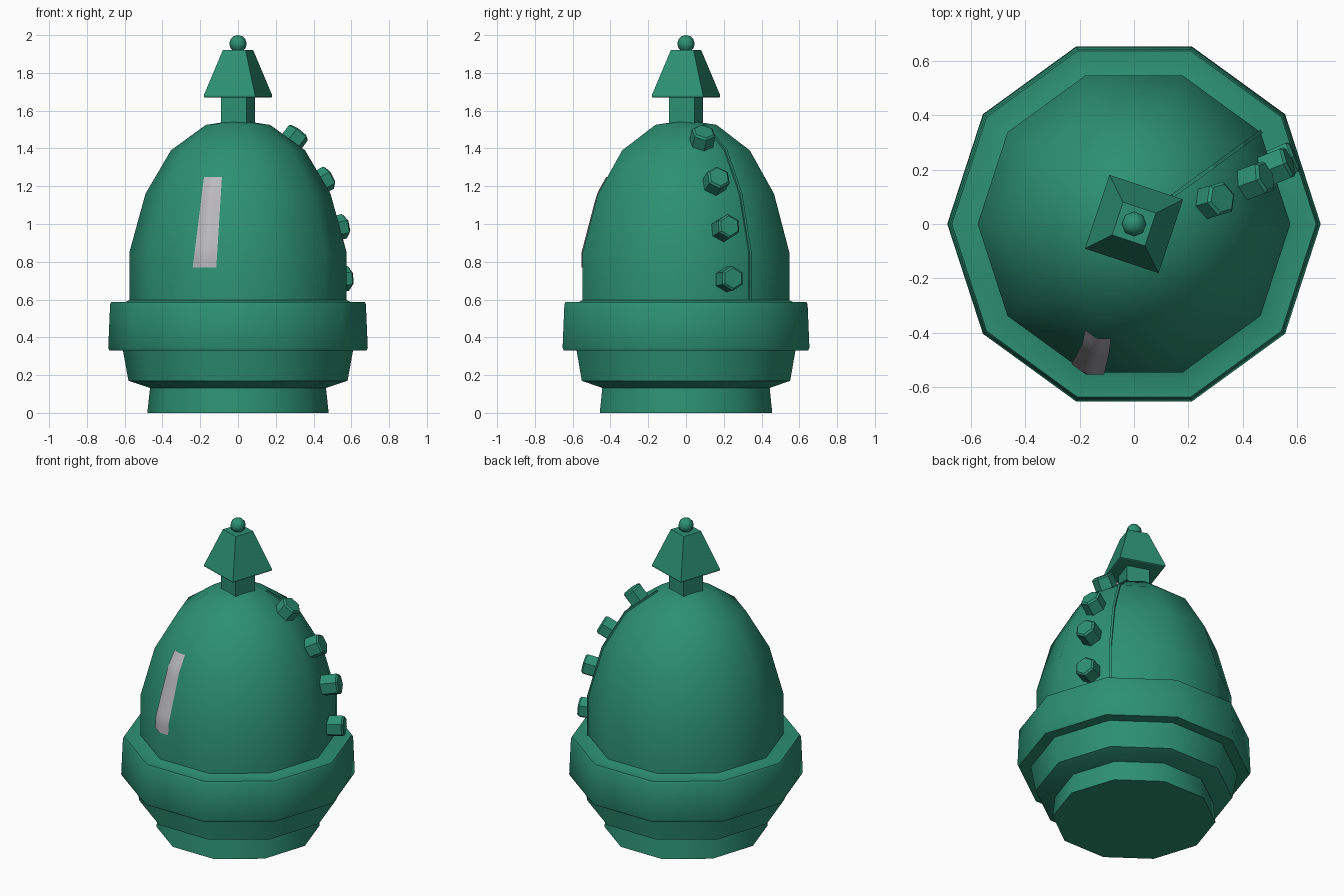
import bpy, bmesh, math
from mathutils import Vector, Matrix
from mathutils.bvhtree import BVHTree

if "Cube" in bpy.data.objects:
    bpy.data.objects.remove(bpy.data.objects["Cube"])


def material(name, rgb):
    m = bpy.data.materials.new(name)
    m.diffuse_color = (*rgb, 1)
    m.use_nodes = True
    m.node_tree.nodes["Principled BSDF"].inputs["Base Color"].default_value = m.diffuse_color
    return m


GREEN = material("green", (0.025, 0.28, 0.165))
GREY = material("light_grey", (0.5, 0.49, 0.52))


def finish(name, bm, mat=GREEN, smooth=None):
    bmesh.ops.recalc_face_normals(bm, faces=bm.faces)
    me = bpy.data.meshes.new(name)
    bm.to_mesh(me)
    bm.free()
    me.materials.append(mat)
    ob = bpy.data.objects.new(name, me)
    bpy.context.collection.objects.link(ob)
    if smooth:
        bpy.ops.object.select_all(action='DESELECT')
        ob.select_set(True)
        bpy.context.view_layer.objects.active = ob
        bpy.ops.object.shade_smooth_by_angle(angle=math.radians(smooth))
    return ob


def lathe(name, profile, sides, turn=0.0, smooth=None):
    """Polygonal solid of revolution from (radius, z) points, ends capped."""
    bm = bmesh.new()
    rings = []
    for r, z in profile:
        if r == 0:
            rings.append([bm.verts.new((0, 0, z))] * sides)
        else:
            angs = [turn + 2 * math.pi * i / sides for i in range(sides)]
            rings.append([bm.verts.new((r * math.cos(a), r * math.sin(a), z)) for a in angs])
    for low, high in zip(rings, rings[1:]):
        for i in range(sides):
            j = (i + 1) % sides
            quad = [low[i], low[j], high[j], high[i]]
            bm.faces.new(list(dict.fromkeys(quad)))
    for ring in (rings[0], rings[-1]):
        if ring[0] is not ring[1]:
            bm.faces.new(ring)
    return finish(name, bm, smooth=smooth)


# Ten-sided stepped base and rim
lathe("base", [(0.48, 0), (0.465, 0.14)], 10, smooth=40)
lathe("lower_ring", [(0.46, 0.13), (0.58, 0.17), (0.61, 0.335)], 10, smooth=40)
lathe("rim", [(0.60, 0.33), (0.68, 0.33), (0.687, 0.345), (0.677, 0.575),
              (0.67, 0.588), (0.60, 0.585), (0.57, 0.60)], 10, smooth=40)

# Ten-sided dome
DOME = [(0.575, 0.585), (0.575, 0.85), (0.49, 1.16), (0.355, 1.39), (0.17, 1.525), (0, 1.55)]
dome = lathe("dome", DOME, 10, smooth=40)

# Square spire, turned off-axis, with ball tip
TURN = math.radians(26.5)
lathe("spire_neck", [(0.10, 1.5), (0.10, 1.69)], 4, TURN)
lathe("spire_cap", [(0.195, 1.67), (0.202, 1.673), (0.202, 1.682), (0.09, 1.92)], 4, TURN)
bm = bmesh.new()
bmesh.ops.create_uvsphere(bm, u_segments=8, v_segments=6, radius=0.046,
                          matrix=Matrix.Translation((0, 0, 1.954)))
finish("spire_ball", bm, smooth=50)

# Thin raised seam along one dome edge
bm = bmesh.new()
a = math.radians(36)
out, side = Vector((math.cos(a), math.sin(a), 0)), Vector((-math.sin(a), math.cos(a), 0))
rows = []
for r, z in DOME[:5]:
    p = out * r + Vector((0, 0, z))
    lift = out * 0.006 + Vector((0, 0, 0.005 if z > 1 else 0))
    rows.append([bm.verts.new(q) for q in (p - out * 0.02 - side * 0.007, p + lift - side * 0.007,
                                           p + lift + side * 0.007, p - out * 0.02 + side * 0.007)])
for low, high in zip(rows, rows[1:]):
    for i in range(4):
        j = (i + 1) % 4
        bm.faces.new((low[i], low[j], high[j], high[i]))
bm.faces.new(rows[0])
bm.faces.new(rows[-1])
finish("dome_seam", bm)

# Hexagonal studs beside the seam: outer face centre, upward tilt in degrees
STUDS = [((0.325, 0.095, 1.49), 52), ((0.487, 0.175, 1.25), 28),
         ((0.572, 0.23, 0.99), 12), ((0.592, 0.25, 0.713), 4)]
for n, (pos, tilt) in enumerate(STUDS, 1):
    az, el = math.atan2(pos[1], pos[0]), math.radians(tilt)
    axis = Vector((math.cos(az) * math.cos(el), math.sin(az) * math.cos(el), math.sin(el)))
    bm = bmesh.new()
    bmesh.ops.create_cone(bm, cap_ends=True, segments=6, radius1=0.066, radius2=0.066, depth=0.12)
    rim_edges = [e for e in bm.edges if all(v.co.z > 0 for v in e.verts)]
    bmesh.ops.bevel(bm, geom=rim_edges, offset=0.01, segments=1, affect='EDGES')
    bm.transform(Matrix.Translation(Vector(pos) - axis * 0.06)
                 @ axis.to_track_quat('Z', 'Y').to_matrix().to_4x4())
    finish(f"stud_{n}", bm)

# Plain grey slanted marking projected onto the front of the dome
src = bmesh.new()
src.from_mesh(dome.data)
tree = BVHTree.FromBMesh(src)
src.free()
bm = bmesh.new()
NX, NZ = 6, 12
grid = []
for k in range(NZ + 1):
    t = k / NZ
    left, right, z = -0.24 + 0.06 * t, -0.115 + 0.03 * t, 0.77 + 0.48 * t
    row = []
    for i in range(NX + 1):
        x = left + (right - left) * i / NX
        hit, normal, _, _ = tree.ray_cast(Vector((x, -2, z)), Vector((0, 1, 0)))
        row.append(bm.verts.new(hit + Vector((0, -0.006, 0))))
    grid.append(row)
for low, high in zip(grid, grid[1:]):
    for i in range(NX):
        bm.faces.new((low[i], low[i + 1], high[i + 1], high[i]))
stripe = finish("front_marking", bm, GREY, smooth=40)
# face the open patch towards the viewer
if stripe.data.polygons[0].normal.y > 0:
    stripe.data.flip_normals()
